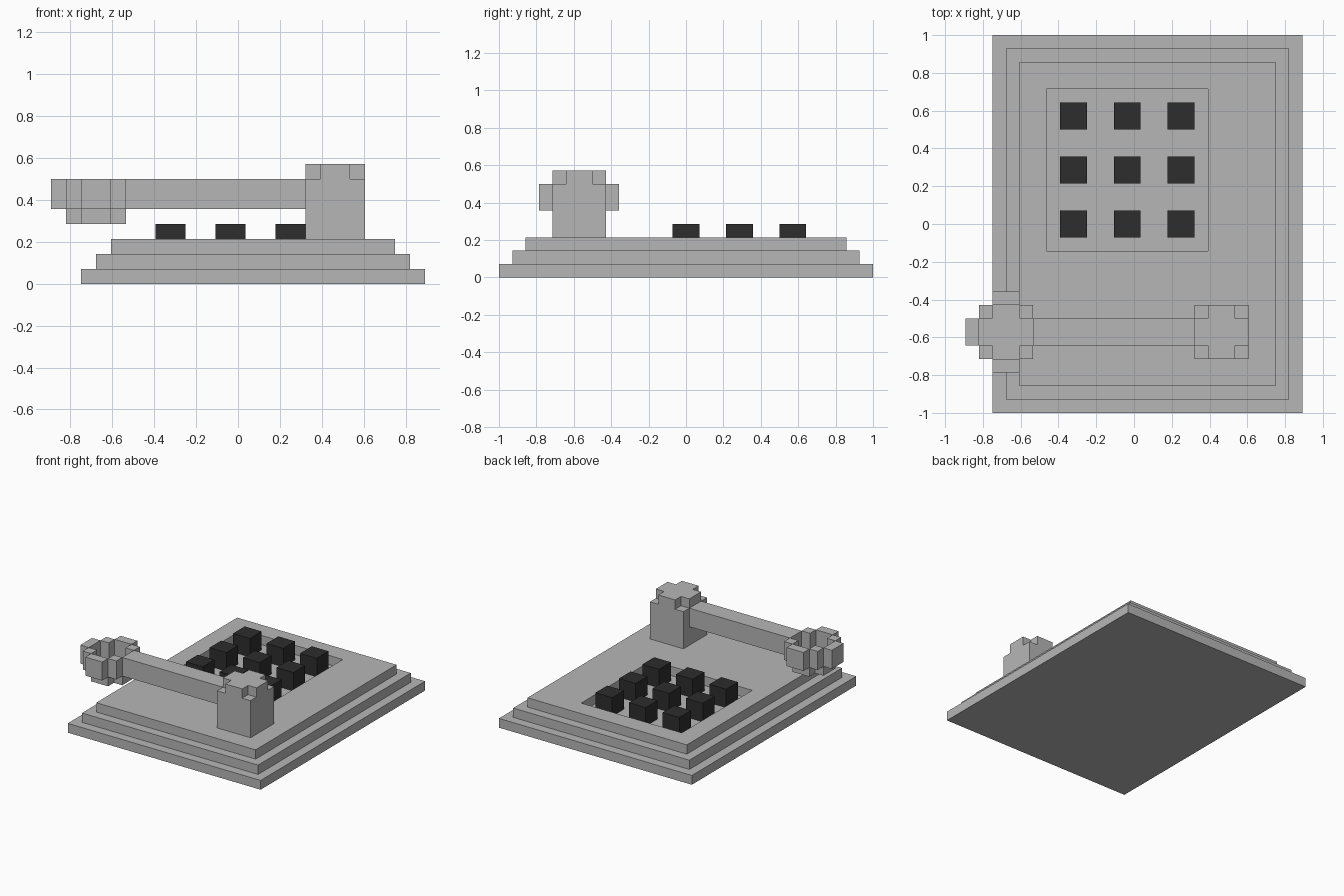
import bpy, bmesh

cube = bpy.data.objects.get("Cube")
if cube:
    bpy.data.objects.remove(cube, do_unlink=True)

U = 1 / 14            # one grid block
OX, OY = -12.5, -14   # grid origin, in blocks


def material(name, value):
    m = bpy.data.materials.new(name)
    m.use_nodes = True
    col = (value, value, value, 1)
    m.diffuse_color = col
    bsdf = m.node_tree.nodes["Principled BSDF"]
    bsdf.inputs["Base Color"].default_value = col
    bsdf.inputs["Roughness"].default_value = 0.8
    return m


grey = material("light grey", 0.47)
dark = material("charcoal", 0.026)


def slab(name, xs, ys, z0, z1, mat=grey, keep=lambda i, j: True):
    """Prism over the kept cells of a plan grid, with no inner walls."""
    nx, ny = len(xs) - 1, len(ys) - 1
    cells = {(i, j) for i in range(nx) for j in range(ny) if keep(i, j)}
    bm = bmesh.new()

    def face(*pts):
        bm.faces.new([bm.verts.new(((x + OX) * U, (y + OY) * U, z * U)) for x, y, z in pts])

    for i, j in cells:
        ring = [(xs[i], ys[j]), (xs[i + 1], ys[j]), (xs[i + 1], ys[j + 1]), (xs[i], ys[j + 1])]
        face(*[(x, y, z1) for x, y in ring])
        face(*[(x, y, z0) for x, y in reversed(ring)])
        for k, (di, dj) in enumerate([(0, -1), (1, 0), (0, 1), (-1, 0)]):
            if (i + di, j + dj) not in cells:
                a, b = ring[k], ring[(k + 1) % 4]
                face((*a, z0), (*b, z0), (*b, z1), (*a, z1))
    bmesh.ops.remove_doubles(bm, verts=bm.verts, dist=1e-5)
    me = bpy.data.meshes.new(name)
    bm.to_mesh(me)
    bm.free()
    me.materials.append(mat)
    ob = bpy.data.objects.new(name, me)
    bpy.context.collection.objects.link(ob)
    return ob


def not_corner(i, j):
    return not (i in (0, 2) and j in (0, 2))


# Stepped base, the top step open around the key well
slab("base_step_lower", [2, 25], [0, 28], 0, 1)
slab("base_step_middle", [3, 24], [1, 27], 1, 2)
slab("base_step_top", [4, 6, 18, 23], [2, 12, 24, 26], 2, 3,
     keep=lambda i, j: (i, j) != (1, 1))

# Three by three keys
for r in range(3):
    for c in range(3):
        x, y = 7 + 4 * c, 13 + 4 * r
        slab(f"key_{r + 1}_{c + 1}", [x, x + 2], [y, y + 2], 2, 4, dark)

# Post with a notched cap
slab("post", [17, 21], [4, 8], 3, 7)
slab("post_cap", [17, 18, 20, 21], [4, 5, 7, 8], 7, 8, keep=not_corner)

# Arm reaching left from the post
slab("arm", [5, 17], [5, 7], 5, 7)

# Round cup on the arm's end: notched floor and a ring of blocks
slab("cup_floor", [1, 2, 4, 5], [4, 5, 7, 8], 4, 5, keep=not_corner)
rim = {(0, 2), (1, 1), (1, 3), (2, 0), (2, 4), (3, 1), (3, 3)}
slab("cup_rim", [0, 1, 2, 4, 5], [3, 4, 5, 7, 8, 9], 5, 7,
     keep=lambda i, j: (i, j) in rim)
